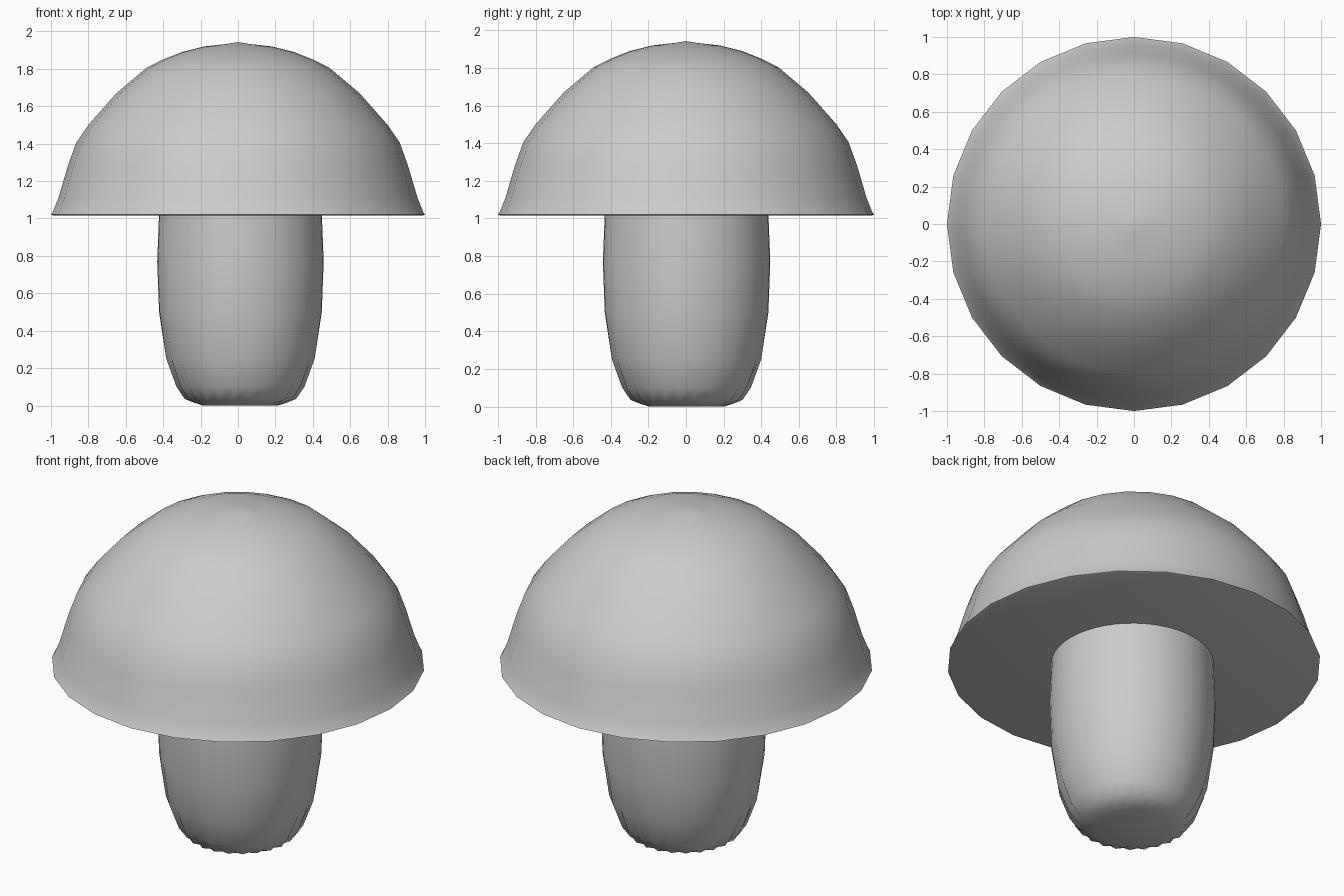
import bpy, bmesh
from math import sin, cos, pi, radians

if "Cube" in bpy.data.objects:
    bpy.data.objects.remove(bpy.data.objects["Cube"])


def lathe(name, profile, sides, centre=(0, 0), flutes=0):
    """Revolve (radius, z, flute_depth) points from bottom to top; ends are closed."""
    bm = bmesh.new()
    rings = []
    for r, z, depth in profile:
        ring = []
        for i in range(sides):
            a = 2 * pi * i / sides
            rr = r - depth * (0.5 + 0.5 * cos(flutes * a))
            ring.append(bm.verts.new((centre[0] + rr * cos(a), centre[1] + rr * sin(a), z)))
        rings.append(ring)
    for lo, hi in zip(rings, rings[1:]):
        for i in range(sides):
            j = (i + 1) % sides
            bm.faces.new((lo[i], lo[j], hi[j], hi[i]))
    # fan caps at both ends
    for ring, z in ((rings[0], profile[0][1]), (rings[-1], profile[-1][1] + 0.01)):
        mid = bm.verts.new((centre[0], centre[1], z))
        for i in range(sides):
            bm.faces.new((mid, ring[i], ring[(i + 1) % sides]))
    bmesh.ops.recalc_face_normals(bm, faces=bm.faces)
    mesh = bpy.data.meshes.new(name)
    bm.to_mesh(mesh)
    bm.free()
    obj = bpy.data.objects.new(name, mesh)
    bpy.context.collection.objects.link(obj)
    bpy.ops.object.select_all(action='DESELECT')
    obj.select_set(True)
    bpy.context.view_layer.objects.active = obj
    bpy.ops.object.shade_smooth_by_angle(angle=radians(50))
    return obj


# domed cap with a thin rim and a flat underside
cap = [(0.985, 1.015), (1.0, 1.02), (0.99, 1.035), (0.96, 1.11), (0.91, 1.28), (0.865, 1.405),
       (0.80, 1.50), (0.65, 1.67), (0.49, 1.805), (0.40, 1.85), (0.30, 1.89), (0.18, 1.92), (0.06, 1.933)]
lathe("mushroom_cap", [(r, z, 0) for r, z in cap], 24)

# stem, tapering to a softly fluted foot
stem = [(0.20, 0.0, 0.0), (0.25, 0.015, 0.012), (0.30, 0.035, 0.02), (0.345, 0.10, 0.018),
        (0.40, 0.25, 0.008), (0.435, 0.50, 0), (0.445, 0.77, 0), (0.435, 1.03, 0)]
lathe("mushroom_stem", stem, 48, centre=(0.013, 0.003), flutes=24)
